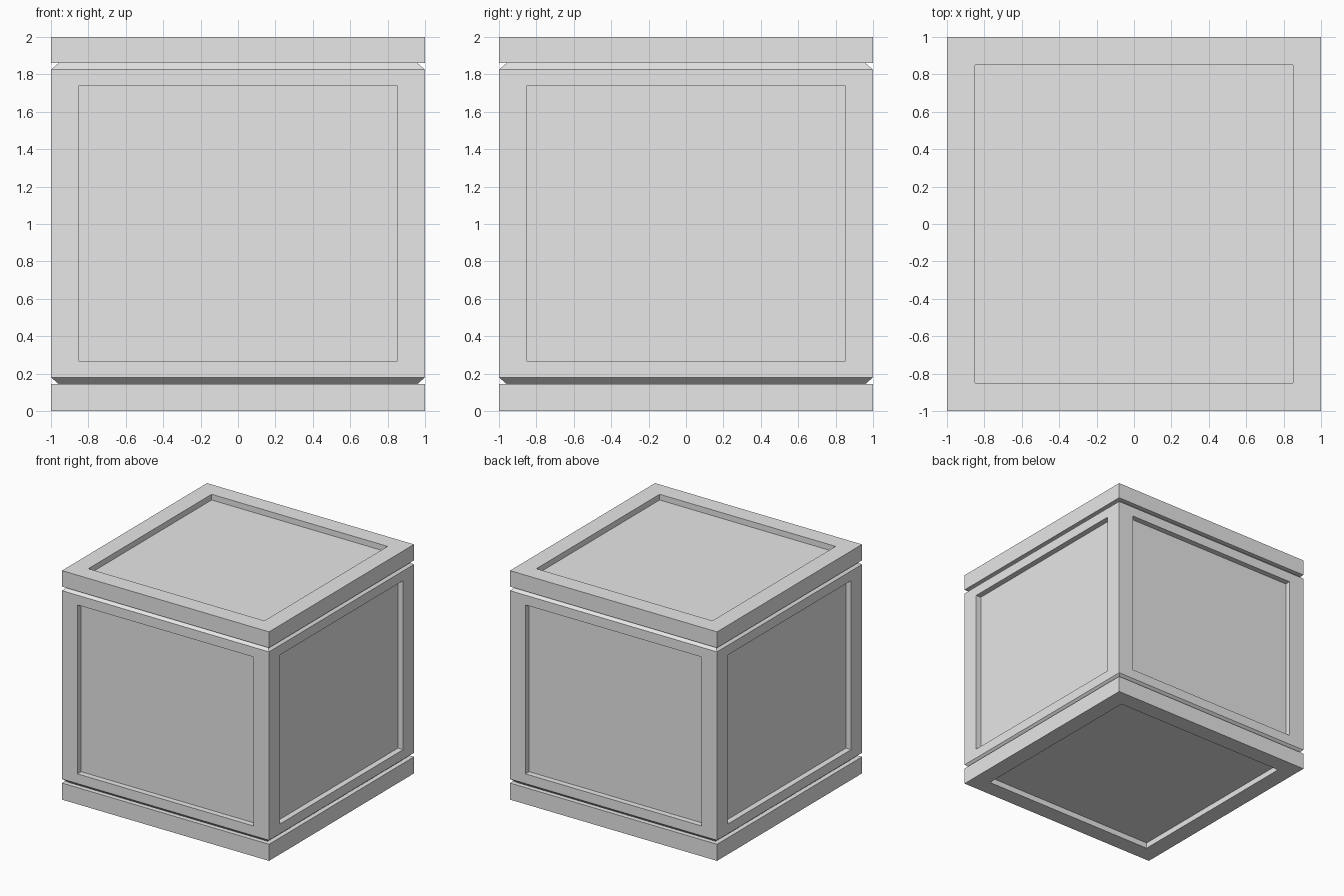
import bpy
import bmesh
from math import copysign
from mathutils import Vector

default = bpy.data.objects.get("Cube")
if default:
    bpy.data.objects.remove(default, do_unlink=True)

PANEL = 0.85      # half width of every recessed panel
DEPTH = 0.05      # how far the panels sink in

grey = bpy.data.materials.new("light_grey")
grey.use_nodes = True
grey.diffuse_color = (0.8, 0.8, 0.8, 1)
for node in grey.node_tree.nodes:
    if node.type == "BSDF_PRINCIPLED":
        node.inputs["Base Color"].default_value = grey.diffuse_color


def recess(bm, face, margin):
    """Inset a square-on face and sink the panel inside it."""
    normal = face.normal.copy()
    bmesh.ops.inset_individual(bm, faces=[face], thickness=margin)
    for v in face.verts:
        for axis in (0, 1):
            if abs(normal[axis]) < 0.5:
                v.co[axis] = copysign(PANEL, v.co[axis])
    panel = bmesh.ops.extrude_discrete_faces(bm, faces=[face])["faces"][0]
    bmesh.ops.translate(bm, verts=panel.verts, vec=-normal * DEPTH)


def square_stack(name, profile, panel_normals, margin):
    """Loft square rings given as (half width, height), then recess panels."""
    bm = bmesh.new()
    corners = ((-1, -1), (1, -1), (1, 1), (-1, 1))
    rings = [[bm.verts.new((r * x, r * y, z)) for x, y in corners]
             for r, z in profile]
    for low, high in zip(rings, rings[1:]):
        for i in range(4):
            j = (i + 1) % 4
            bm.faces.new((low[i], low[j], high[j], high[i]))
    bm.faces.new(rings[0][::-1])
    bm.faces.new(rings[-1])
    bm.normal_update()
    chosen = [f for f in bm.faces
              if any(f.normal.dot(Vector(n)) > 0.99 for n in panel_normals)]
    for face in chosen:
        recess(bm, face, margin)
    mesh = bpy.data.meshes.new(name)
    bm.to_mesh(mesh)
    bm.free()
    mesh.materials.append(grey)
    obj = bpy.data.objects.new(name, mesh)
    bpy.context.collection.objects.link(obj)


# Bottom and top plates, each with a sunken panel on its outer side
square_stack("base_plate", [(1, 0), (1, 0.145)], [(0, 0, -1)], 0.15)
square_stack("lid_plate", [(1, 1.86), (1, 2)], [(0, 0, 1)], 0.15)

# Middle body, bevelled towards the plates, with a sunken panel on each side
square_stack("crate_body",
             [(0.96, 0.145), (1, 0.18), (1, 1.825), (0.96, 1.86)],
             [(1, 0, 0), (-1, 0, 0), (0, 1, 0), (0, -1, 0)], 0.12)
